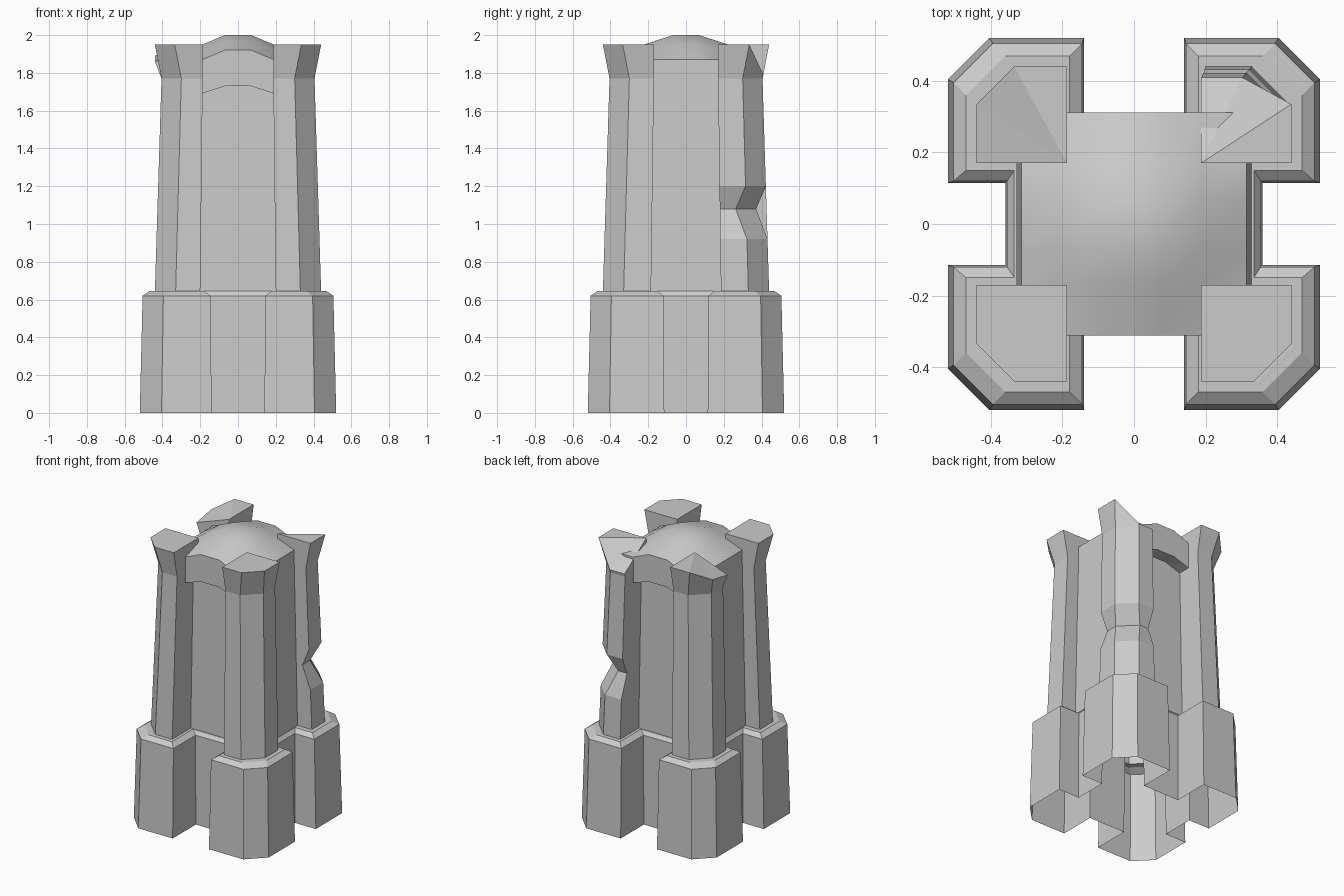
import bpy
import bmesh

if "Cube" in bpy.data.objects:
    bpy.data.objects.remove(bpy.data.objects["Cube"])

stone = bpy.data.materials.new("grey_stone")
stone.use_nodes = True
GREY = (0.6, 0.6, 0.6, 1)
stone.diffuse_color = GREY
stone.node_tree.nodes["Principled BSDF"].inputs["Base Color"].default_value = GREY

QUADRANTS = [(1, 1), (-1, 1), (-1, -1), (1, -1)]


def finish(name, bm, recalc=False):
    if recalc:
        bmesh.ops.recalc_face_normals(bm, faces=bm.faces)
    mesh = bpy.data.meshes.new(name)
    bm.to_mesh(mesh)
    bm.free()
    mesh.materials.append(stone)
    obj = bpy.data.objects.new(name, mesh)
    bpy.context.collection.objects.link(obj)
    return obj


def corner(out, ch, nx, ny):
    """Outer points of one buttress, counter-clockwise."""
    return [(out, ny), (out, ch), (ch, out), (nx, out)]


def footprint(out, ch, nx, ny, dx, dy, pinch=0):
    """Four chamfered buttresses joined by recessed walls."""
    loop = []
    for sx, sy in QUADRANTS:
        p = pinch if (sx, sy) == (1, 1) else 0
        pts = [(dx, ny)] + corner(out - p, ch - p, nx, ny) + [(nx, dy)]
        if sx * sy < 0:
            pts.reverse()
        loop += [(x * sx, y * sy) for x, y in pts]
    return loop


def loft(name, rings):
    bm = bmesh.new()
    loops = [[bm.verts.new((x, y, z)) for x, y in loop] for z, loop in rings]
    n = len(loops[0])
    for a, b in zip(loops, loops[1:]):
        for i in range(n):
            j = (i + 1) % n
            bm.faces.new((a[i], a[j], b[j], b[i]))
    return finish(name, bm)


# Wall outlines at the foot and head of the shaft
FOOT = (0.44, 0.33, 0.20, 0.185, 0.33, 0.235)
HEAD = (0.405, 0.30, 0.187, 0.17, 0.315, 0.225)
Z_FOOT, Z_HEAD, Z_TOP = 0.645, 1.77, 1.95


def shaft_ring(z, pinch=0):
    t = (z - Z_FOOT) / (Z_HEAD - Z_FOOT)
    return z, footprint(*[a + (b - a) * t for a, b in zip(FOOT, HEAD)], pinch)


# Plinth with sloped shoulder, open below
loft("plinth", [
    (0, footprint(0.52, 0.405, 0.14, 0.115, 0.36, 0.265)),
    (0.62, footprint(0.505, 0.395, 0.145, 0.12, 0.355, 0.26)),
    (0.645, footprint(0.47, 0.36, 0.18, 0.15, 0.335, 0.24)),
    (0.645, footprint(*FOOT)),
])

# Shaft, with a broken waist on one rear buttress
loft("shaft", [shaft_ring(Z_FOOT), shaft_ring(0.92), shaft_ring(1.08, 0.055),
               shaft_ring(1.2), shaft_ring(Z_HEAD)])

# Flared buttress tops; two rear ones are damaged
for sx, sy in QUADRANTS:
    out, ch, nx, ny = HEAD[:4]
    low = [(nx, ny, Z_HEAD)] + [(x, y, Z_HEAD) for x, y in corner(out, ch, nx, ny)]
    top = [(nx, ny, Z_TOP)] + [(x, y, Z_TOP) for x, y in corner(0.44, 0.335, nx, ny)]
    if (sx, sy) == (1, 1):
        top[3] = (0.302, 0.41, 1.79)
        top[4] = (nx, 0.41, 1.79)
    elif (sx, sy) == (-1, 1):
        top[1] = (0.44, ny, 1.86)
        top[2] = (0.44, 0.335, 1.89)
    bm = bmesh.new()
    a, b = [[bm.verts.new((x * sx, y * sy, z)) for x, y, z in r] for r in (low, top)]
    for i in range(5):
        j = (i + 1) % 5
        bm.faces.new((a[i], a[j], b[j], b[i]))
    for i in range(1, 4):
        bm.faces.new((b[0], b[i], b[i + 1]))
    if sx * sy < 0:
        bmesh.ops.reverse_faces(bm, faces=bm.faces)
    name = ("back" if sy > 0 else "front") + ("_left" if sx > 0 else "_right")
    finish(name + "_buttress_top", bm)

# Domed roof with arched overhang at front and back
XS = (-0.315, -0.19, -0.07, 0.07, 0.19, 0.315)
YS = (-0.312, -0.17, -0.07, 0.07, 0.17, 0.312)


def roof_height(x, y):
    fall_x = max(0, abs(x) - 0.07) * 0.42
    fall_y = max(0, abs(y) - 0.07) * 0.33
    return 1.87 if abs(x) > 0.3 else 2.0 - fall_x - fall_y


def soffit_height(x):
    return Z_HEAD if abs(x) > 0.3 else 1.73 - max(0, abs(x) - 0.07) * 0.33


bm = bmesh.new()
upper = [[bm.verts.new((x, y, roof_height(x, y))) for x in XS] for y in YS]
under = [[bm.verts.new((x, y, soffit_height(x))) for x in XS] for y in YS]
for g in (upper, under):
    for j in range(5):
        for i in range(5):
            bm.faces.new((g[j][i], g[j][i + 1], g[j + 1][i + 1], g[j + 1][i]))
for i in range(5):
    for k in (0, 5):
        bm.faces.new((upper[k][i], upper[k][i + 1], under[k][i + 1], under[k][i]))
        bm.faces.new((upper[i][k], upper[i + 1][k], under[i + 1][k], under[i][k]))
roof = finish("domed_roof", bm, True)

bpy.ops.object.select_all(action="DESELECT")
roof.select_set(True)
bpy.context.view_layer.objects.active = roof
bpy.ops.object.shade_smooth_by_angle(angle=0.7)
